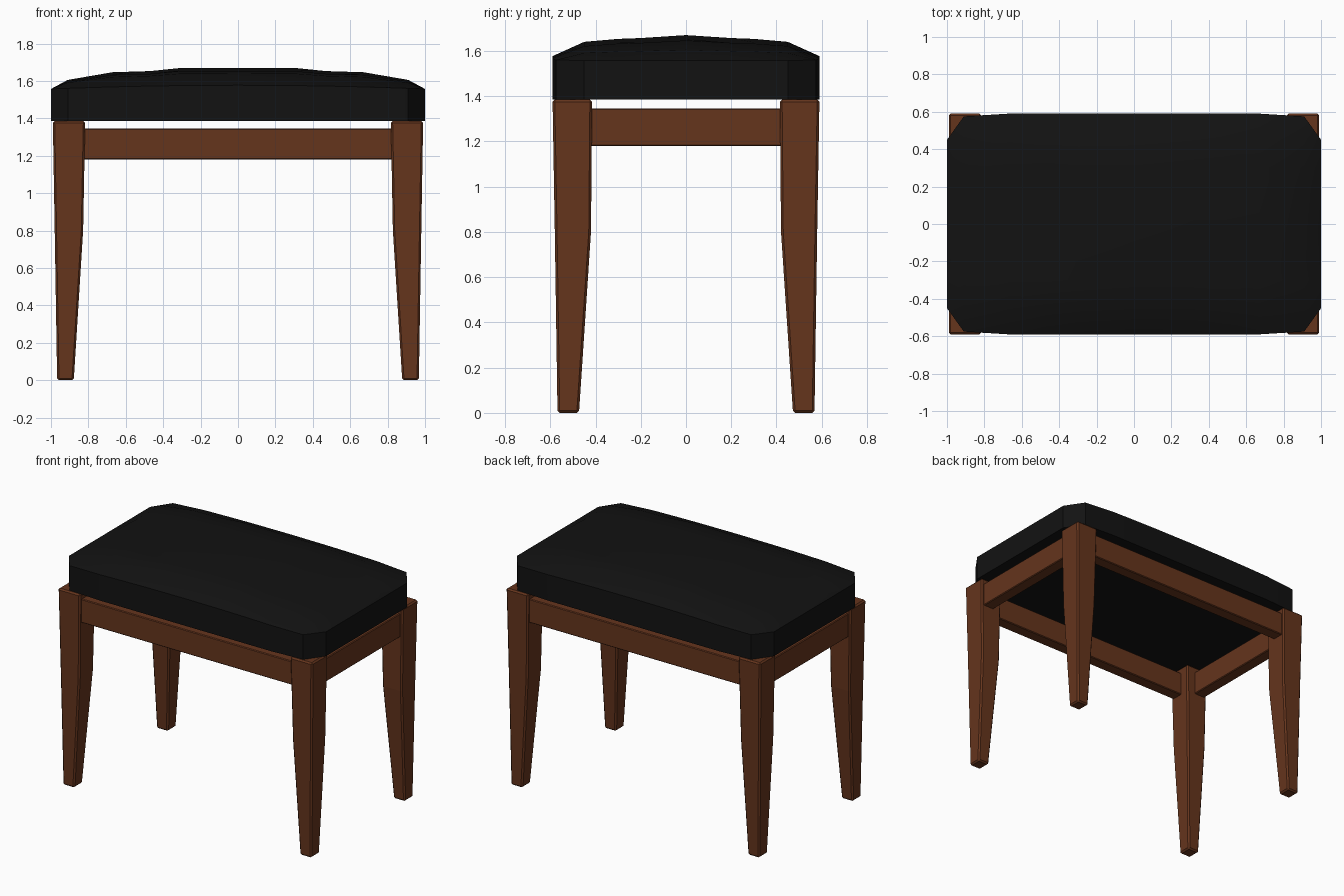
import bpy, bmesh

if "Cube" in bpy.data.objects:
    bpy.data.objects.remove(bpy.data.objects["Cube"])

def material(name, rgb):
    m = bpy.data.materials.new(name)
    m.diffuse_color = (*rgb, 1)
    m.use_nodes = True
    m.node_tree.nodes["Principled BSDF"].inputs["Base Color"].default_value = m.diffuse_color
    return m

WOOD = material("brown_wood", (0.13, 0.035, 0.012))
LEATHER = material("black_leather", (0.006, 0.006, 0.006))

def finish(bm, name, mat, bevel=0.0):
    bmesh.ops.recalc_face_normals(bm, faces=bm.faces)
    me = bpy.data.meshes.new(name)
    bm.to_mesh(me)
    bm.free()
    me.materials.append(mat)
    ob = bpy.data.objects.new(name, me)
    bpy.context.collection.objects.link(ob)
    if bevel:
        mod = ob.modifiers.new("Edge", 'BEVEL')
        mod.width = bevel
        mod.segments = 1
        mod.limit_method = 'ANGLE'
    return ob

# Tapered legs: height, x outer, x inner, y outer, y inner
LEG = [(0, .967, .878, .568, .473), (.8, .98, .828, .58, .42), (1.385, .99, .817, .59, .415)]

def leg(name, sx, sy):
    bm = bmesh.new()
    rings = [[bm.verts.new((sx * x, sy * y, z)) for x, y in
              ((xo, yo), (xi, yo), (xi, yi), (xo, yi))] for z, xo, xi, yo, yi in LEG]
    for a, b in zip(rings, rings[1:]):
        for i in range(4):
            j = (i + 1) % 4
            bm.faces.new((a[i], a[j], b[j], b[i]))
    bm.faces.new(rings[0])
    bm.faces.new(rings[-1])
    finish(bm, name, WOOD, 0.01)

for sy, end in ((-1, "front"), (1, "back")):
    for sx, side in ((-1, "left"), (1, "right")):
        leg(f"{end}_{side}_leg", sx, sy)

# Rails between the legs
def rail(name, centre, size):
    bm = bmesh.new()
    bmesh.ops.create_cube(bm, size=1)
    bmesh.ops.scale(bm, vec=size, verts=bm.verts)
    bmesh.ops.translate(bm, vec=centre, verts=bm.verts)
    finish(bm, name, WOOD, 0.005)

for s, a, b in ((-1, "front", "left"), (1, "back", "right")):
    rail(a + "_rail", (0, s * .527, 1.263), (1.68, .085, .167))
    rail(b + "_rail", (s * .927, 0, 1.263), (.085, .88, .167))

# Padded seat: low-poly dome with clipped corners and shallow dents
U = {1.0: 0, .91: .41, .67: .77, .47: .82, .3: 1, 0: 1}
V = {.59: 0, .45: .68, .3: .82, .2: .86, 0: 1}

def mirrored(keys):
    return sorted({s * k for k in keys for s in (-1, 1)})

xs, ys = mirrored(U), mirrored(V)
bm = bmesh.new()
grid = {}
for i, x in enumerate(xs):
    for j, y in enumerate(ys):
        ax, ay = abs(x), abs(y)
        if ax == 1 and ay == .59:
            continue
        rim = 1.557 + .02 * (1 - ax ** 2)
        z = rim + (1.67 - rim) * U[ax] * V[ay]
        if ax == .47 and ay == .2:
            z -= .012
        yy = y * .975 if ax == .91 and ay == .59 else y
        grid[i, j] = bm.verts.new((x, yy, z))
for i in range(len(xs) - 1):
    for j in range(len(ys) - 1):
        keys = ((i, j), (i + 1, j), (i + 1, j + 1), (i, j + 1))
        bm.faces.new([grid[k] for k in keys if k in grid])
border = [e for e in bm.edges if e.is_boundary]
walls = bmesh.ops.extrude_edge_only(bm, edges=border)["geom"]
for v in walls:
    if isinstance(v, bmesh.types.BMVert):
        v.co.z = 1.386
bmesh.ops.contextual_create(bm, geom=[e for e in bm.edges if e.is_boundary])
seat = finish(bm, "seat", LEATHER)
bpy.context.view_layer.objects.active = seat
seat.select_set(True)
bpy.ops.object.shade_smooth_by_angle(angle=0.5)
